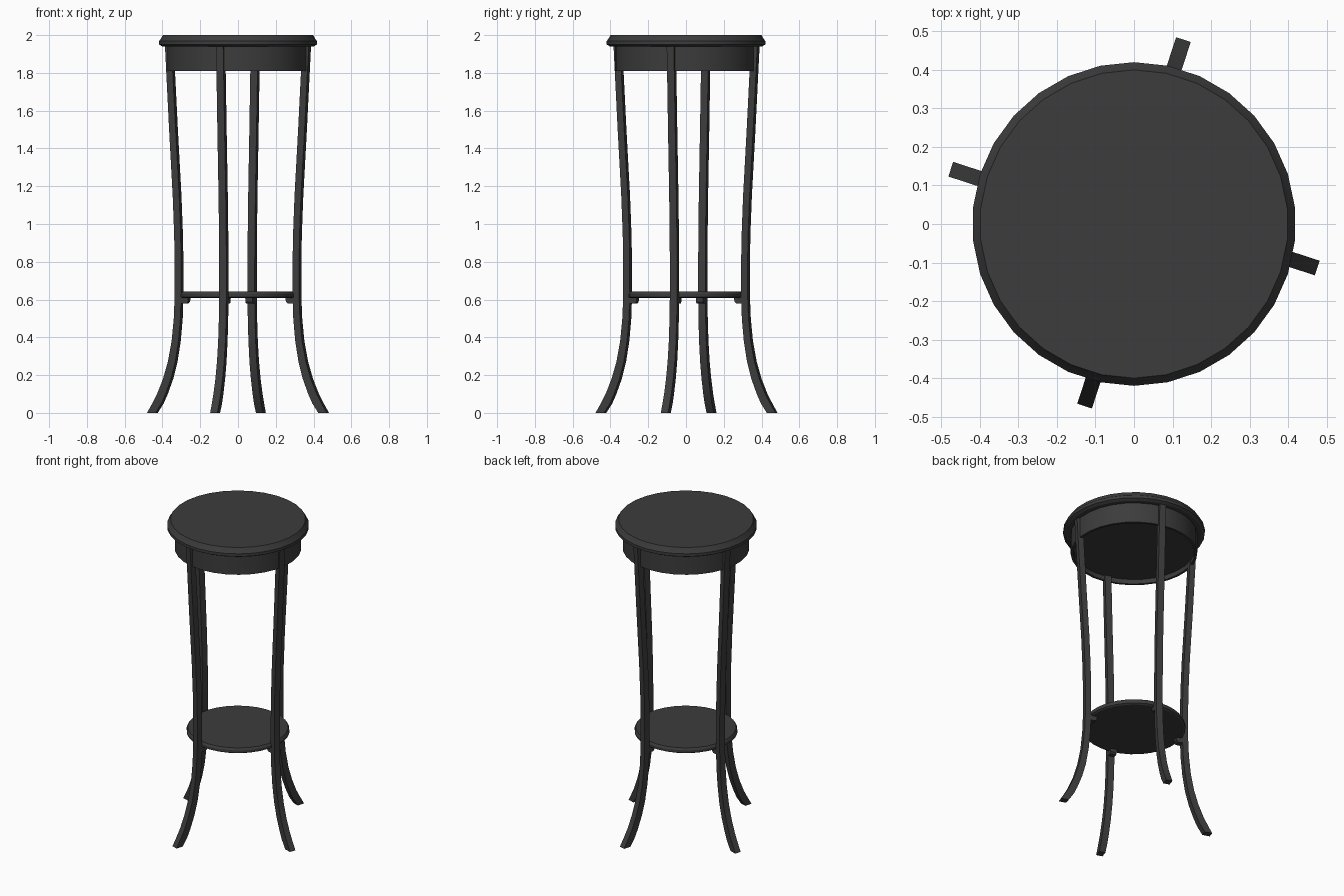
import bpy, bmesh
from math import sin, cos, pi, radians
from mathutils import Matrix

if "Cube" in bpy.data.objects:
    bpy.data.objects.remove(bpy.data.objects["Cube"])

dark = bpy.data.materials.new("dark_wood")
dark.diffuse_color = (0.045, 0.045, 0.045, 1)
dark.use_nodes = True
dark.node_tree.nodes["Principled BSDF"].inputs["Base Color"].default_value = dark.diffuse_color
SIDES = 30


def finish(name, bm):
    bmesh.ops.recalc_face_normals(bm, faces=bm.faces)
    me = bpy.data.meshes.new(name)
    bm.to_mesh(me)
    bm.free()
    me.materials.append(dark)
    ob = bpy.data.objects.new(name, me)
    bpy.context.collection.objects.link(ob)
    bpy.ops.object.select_all(action='DESELECT')
    ob.select_set(True)
    bpy.context.view_layer.objects.active = ob
    bpy.ops.object.shade_smooth_by_angle(angle=radians(25))
    return ob


def loft(bm, rings):
    """Skin closed rings of points and cap both ends."""
    rows = [[bm.verts.new(p) for p in ring] for ring in rings]
    n = len(rows[0])
    for a, b in zip(rows, rows[1:]):
        for i in range(n):
            j = (i + 1) % n
            bm.faces.new((a[i], a[j], b[j], b[i]))
    bm.faces.new(rows[0])
    bm.faces.new(rows[-1])


def turned(name, profile):
    """Turned round part from (radius, z) points."""
    angles = [pi / 2 + 2 * pi * i / SIDES for i in range(SIDES)]
    bm = bmesh.new()
    loft(bm, [[(r * cos(a), r * sin(a), z) for a in angles] for r, z in profile])
    return finish(name, bm)


# Round top with moulded rim
turned("table_top", [(0.402, 1.94), (0.42, 1.95), (0.42, 1.968), (0.41, 1.982), (0.40, 2.0)])

# Apron with shallow recess underneath
turned("apron", [(0.375, 1.942), (0.375, 1.81), (0.36, 1.81), (0.36, 1.84)])

# Lower shelf
turned("shelf", [(0.295, 0.607), (0.305, 0.613), (0.305, 0.629), (0.297, 0.642)])

# Legs: height, inner radius, outer radius of each section
LEG = [(0.0, 0.445, 0.492), (0.05, 0.412, 0.463), (0.1, 0.389, 0.436),
       (0.18, 0.359, 0.403), (0.27, 0.335, 0.376), (0.38, 0.317, 0.355),
       (0.5, 0.306, 0.343), (0.62, 0.302, 0.338), (0.8, 0.302, 0.338),
       (0.95, 0.305, 0.341), (1.15, 0.313, 0.349), (1.5, 0.333, 0.369),
       (1.942, 0.356, 0.392)]
HALF, SHIFT = 0.02, 0.025


def section(z, r0, r1):
    a, b = SHIFT - HALF, SHIFT + HALF
    return [(r0, a, z), (r1, a, z), (r1, b, z), (r0, b, z)]


for k, side in enumerate(("right", "back", "left", "front")):
    nudge = 0.014 if side in ("right", "left") else 0.003
    place = Matrix.Translation((0, nudge, 0)) @ Matrix.Rotation(radians(90 * k - 18), 4, 'Z')
    # Splayed leg
    bm = bmesh.new()
    loft(bm, [section(*s) for s in LEG])
    bm.transform(place)
    finish(side + "_leg", bm)
    # Small bracket carrying the shelf
    bm = bmesh.new()
    loft(bm, [section(0.578, 0.275, 0.315), section(0.588, 0.265, 0.315),
              section(0.61, 0.262, 0.315)])
    bm.transform(place)
    finish(side + "_shelf_bracket", bm)
